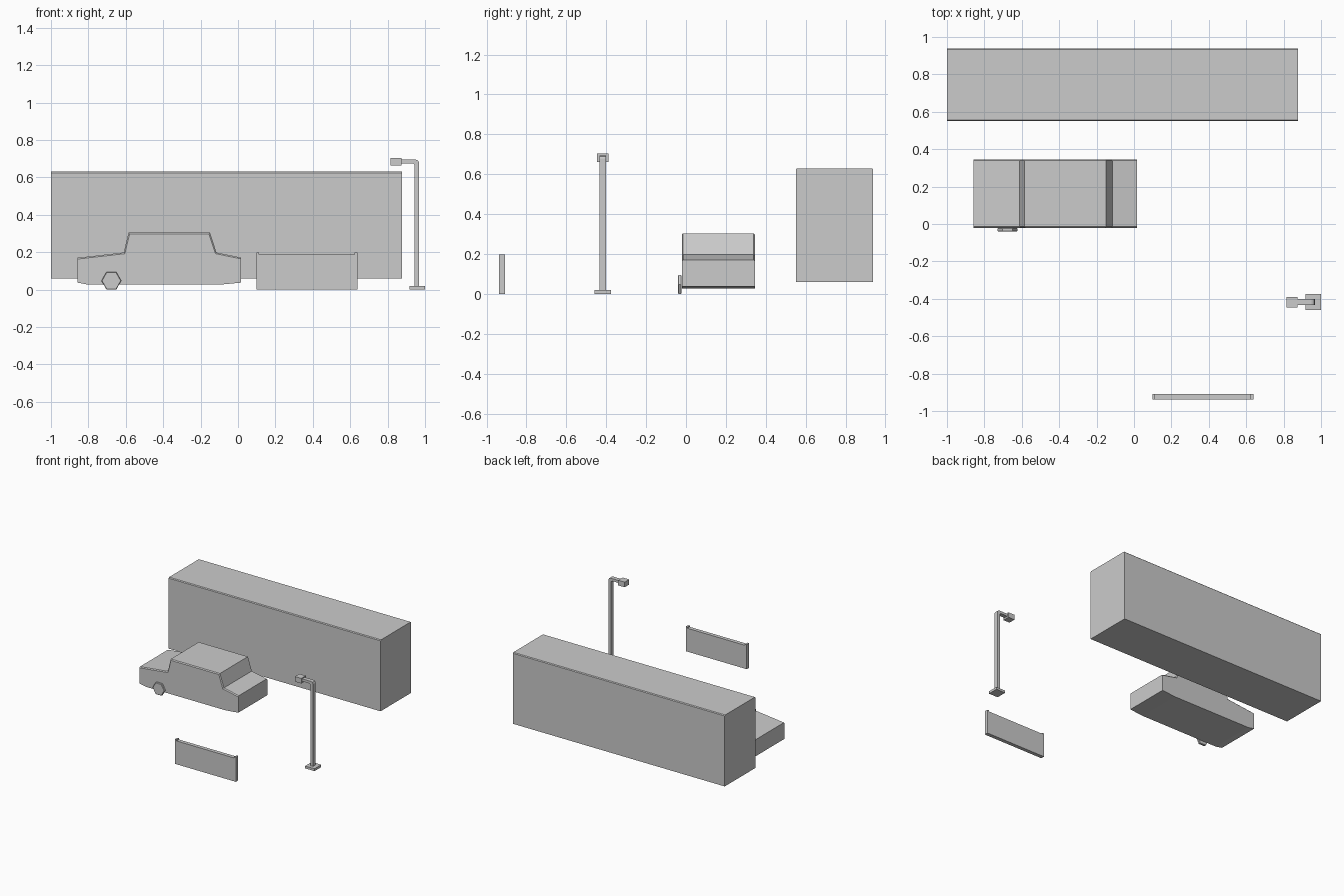
import bpy, bmesh, math

if "Cube" in bpy.data.objects:
    bpy.data.objects.remove(bpy.data.objects["Cube"])


def extrude_profile(name, pts, y0, y1, bevel_edges=(), width=0.006):
    """Extrude an x-z outline along y; chamfer chosen outline edges on both sides."""
    bm = bmesh.new()
    n = len(pts)
    front = [bm.verts.new((x, y0, z)) for x, z in pts]
    back = [bm.verts.new((x, y1, z)) for x, z in pts]
    bm.faces.new(front)
    bm.faces.new(back[::-1])
    for i in range(n):
        j = (i + 1) % n
        bm.faces.new((front[i], back[i], back[j], front[j]))
    bmesh.ops.recalc_face_normals(bm, faces=bm.faces[:])
    if bevel_edges:
        edges = [bm.edges.get((ring[i], ring[(i + 1) % n]))
                 for ring in (front, back) for i in bevel_edges]
        bmesh.ops.bevel(bm, geom=edges, offset=width, offset_type='OFFSET',
                        segments=1, profile=0.5, affect='EDGES')
    me = bpy.data.meshes.new(name)
    bm.to_mesh(me)
    bm.free()
    ob = bpy.data.objects.new(name, me)
    bpy.context.collection.objects.link(ob)
    return ob


def rect(x0, x1, z0, z1):
    return [(x0, z0), (x1, z0), (x1, z1), (x0, z1)]


# Long box body with chamfered top side edges
extrude_profile("long_body", rect(-1.0, 0.877, 0.06, 0.63), 0.551, 0.938, (2,), 0.006)

# Car body: upper outline edges are chamfered
car = [(-0.80, 0.026), (-0.10, 0.026), (0.017, 0.037), (0.017, 0.171),
       (-0.115, 0.198), (-0.15, 0.304), (-0.585, 0.304), (-0.611, 0.198),
       (-0.858, 0.17), (-0.858, 0.037)]
extrude_profile("car_body", car, -0.021, 0.346, (3, 4, 5, 6, 7), 0.007)

# Single six-sided wheel
hexagon = [(-0.677 + 0.053 * math.cos(math.radians(60 * i)),
            0.047 + 0.054 * math.sin(math.radians(60 * i))) for i in range(6)]
extrude_profile("wheel", hexagon, -0.04, -0.022, range(6), 0.003)

# Low barrier: panel with slightly taller ends
barrier = [(0.098, 0), (0.638, 0), (0.638, 0.197), (0.623, 0.197),
           (0.623, 0.187), (0.113, 0.187), (0.113, 0.197), (0.098, 0.197)]
extrude_profile("barrier", barrier, -0.938, -0.908)

# Street lamp: base, bent pole and head
extrude_profile("lamp_base", rect(0.917, 1.0, 0, 0.019), -0.46, -0.375)
pole = [(0.944, 0.019), (0.968, 0.019), (0.968, 0.678), (0.962, 0.69),
        (0.950, 0.695), (0.870, 0.695), (0.870, 0.675), (0.936, 0.675),
        (0.944, 0.668)]
extrude_profile("lamp_pole", pole, -0.434, -0.401)
extrude_profile("lamp_head", rect(0.816, 0.873, 0.662, 0.703), -0.446, -0.389)
